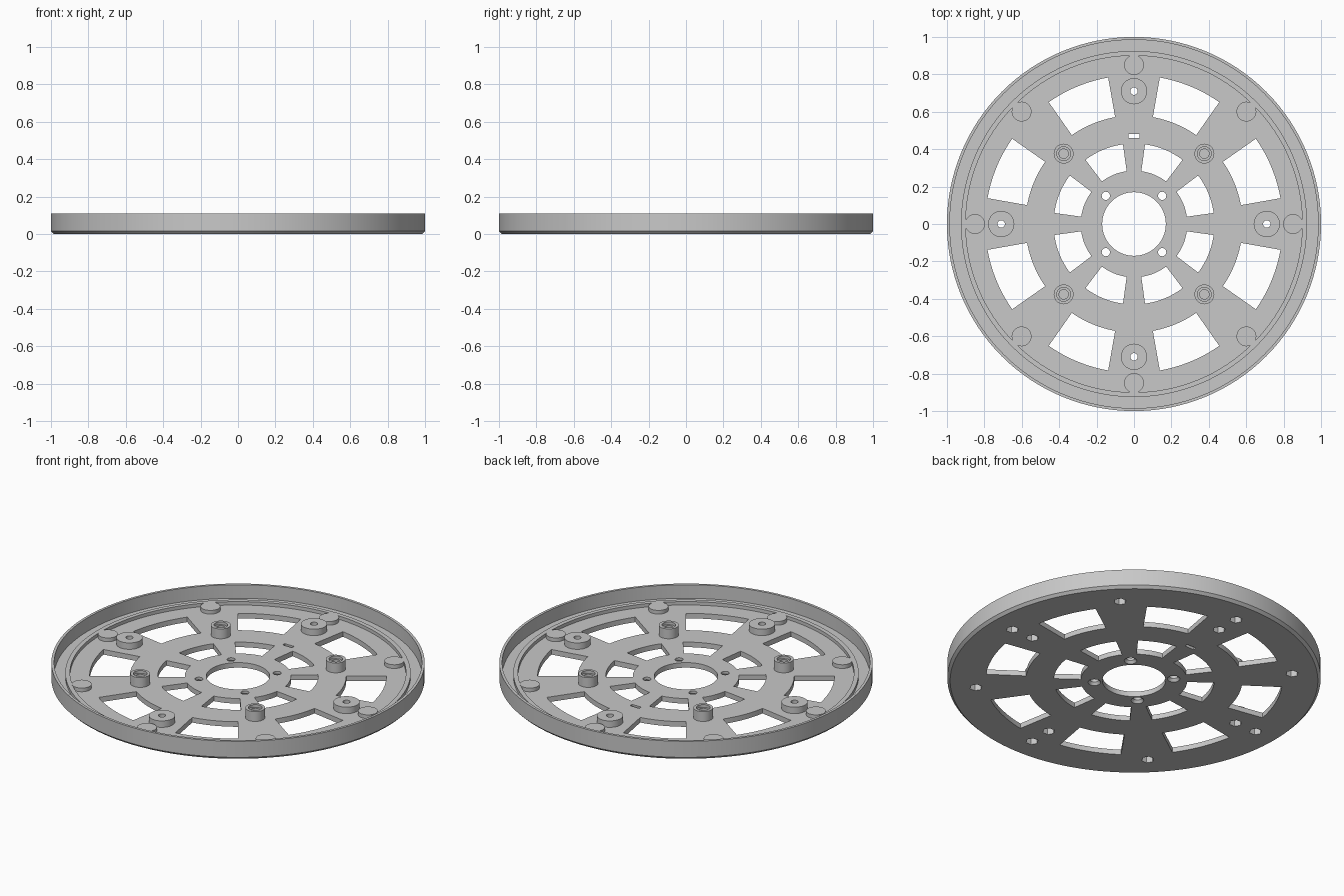
import bpy, bmesh
from math import cos, sin, radians, tau

cube = bpy.data.objects.get("Cube")
if cube:
    bpy.data.objects.remove(cube, do_unlink=True)

grey = bpy.data.materials.new("light grey plastic")
grey.use_nodes = True
colour = (0.58, 0.58, 0.58, 1)
grey.diffuse_color = colour
grey.node_tree.nodes["Principled BSDF"].inputs["Base Color"].default_value = colour

FLOOR = 0.03


def polar(radius, degrees):
    return radius * cos(radians(degrees)), radius * sin(radians(degrees))


def lathe(bm, profile, segments, centre=(0, 0)):
    """Revolve a closed (radius, z) profile about a vertical axis."""
    rings = []
    for i in range(segments):
        a = tau * i / segments
        rings.append([bm.verts.new((centre[0] + r * cos(a), centre[1] + r * sin(a), z))
                      for r, z in profile])
    n = len(profile)
    for i in range(segments):
        here, there = rings[i], rings[(i + 1) % segments]
        for j in range(n):
            k = (j + 1) % n
            if profile[j][0] == 0 and profile[k][0] == 0:
                continue
            bm.faces.new((here[j], there[j], there[k], here[k]))


def prism(bm, outline, low, high):
    """Extrude a flat outline between two heights."""
    a = [bm.verts.new((x, y, low)) for x, y in outline]
    b = [bm.verts.new((x, y, high)) for x, y in outline]
    bm.faces.new(a)
    bm.faces.new(b)
    for i in range(len(a)):
        k = (i + 1) % len(a)
        bm.faces.new((a[i], a[k], b[k], b[i]))


def window(bm, inner, outer, middle, half):
    """Cutter for one arc-shaped window."""
    steps = [middle - half + 2 * half * i / 12 for i in range(13)]
    outline = [polar(outer, t) for t in steps] + [polar(inner, t) for t in reversed(steps)]
    prism(bm, outline, -0.05, 0.08)


def finish(bm, name):
    bmesh.ops.remove_doubles(bm, verts=bm.verts, dist=1e-5)
    bmesh.ops.recalc_face_normals(bm, faces=bm.faces)
    mesh = bpy.data.meshes.new(name)
    bm.to_mesh(mesh)
    bm.free()
    mesh.materials.append(grey)
    obj = bpy.data.objects.new(name, mesh)
    bpy.context.collection.objects.link(obj)
    return obj


def cut(obj, cutter):
    mod = obj.modifiers.new("cut", 'BOOLEAN')
    mod.operation = 'DIFFERENCE'
    mod.solver = 'EXACT'
    mod.object = cutter


def cylinder_profile(radius, low, high):
    return [(0, low), (radius, low), (radius, high), (0, high)]


# Round tray with chamfered rim, low inner ridge and hub opening
bm = bmesh.new()
lathe(bm, [(0.17, 0), (0.985, 0), (1, 0.015), (1, 0.11), (0.985, 0.11), (0.985, FLOOR),
           (0.925, FLOOR), (0.925, 0.05), (0.9, 0.05), (0.9, FLOOR), (0.17, FLOOR)], 128)
tray = finish(bm, "tray")

# Solid pads and bosses standing on the floor
groups = []
pad_spots = [polar(0.85, 45 * i) for i in range(8)]
mount_spots = [polar(0.71, 90 * i) for i in range(4)]
post_spots = [polar(0.532, 45 + 90 * i) for i in range(4)]
for name, spots, radius, top in (("edge_pads", pad_spots, 0.053, 0.052),
                                 ("mounting_bosses", mount_spots, 0.07, 0.068),
                                 ("screw_posts", post_spots, 0.053, 0.088)):
    bm = bmesh.new()
    for spot in spots:
        lathe(bm, cylinder_profile(radius, FLOOR, top), 32, spot)
    groups.append(finish(bm, name))

# Cutter: windows, cable slot, hub screw holes, hexagonal pockets and post bores
bm = bmesh.new()
for i in range(8):
    middle = 22.5 + 45 * i
    window(bm, 0.58, 0.795, middle, 12.5)
    window(bm, 0.285, 0.43, middle, 14.6)
prism(bm, [(-0.03, 0.46), (0.03, 0.46), (0.03, 0.48), (-0.03, 0.48)], -0.05, 0.08)
for i in range(4):
    lathe(bm, [(0, -0.01), (0.042, -0.01), (0.022, 0.015), (0.022, 0.05), (0, 0.05)],
          24, polar(0.213, 45 + 90 * i))
for spot in pad_spots:
    lathe(bm, cylinder_profile(0.034, -0.01, 0.042), 6, spot)
for spot in mount_spots:
    lathe(bm, cylinder_profile(0.034, -0.01, 0.045), 6, spot)
pockets = finish(bm, "pocket_cutter")

# Cutter: bolt holes and stepped bores, open at the top
bm = bmesh.new()
for spot in mount_spots:
    lathe(bm, cylinder_profile(0.02, 0.01, 0.1), 16, spot)
for spot in post_spots:
    lathe(bm, [(0, 0.04), (0.025, 0.04), (0.025, 0.072), (0.037, 0.072),
               (0.037, 0.12), (0, 0.12)], 24, spot)
bores = finish(bm, "bore_cutter")

cut(tray, pockets)
for obj in groups:
    cut(obj, pockets)
    cut(obj, bores)

# Apply the cuts, drop the cutters and shade
for obj in [tray] + groups:
    bpy.ops.object.select_all(action='DESELECT')
    bpy.context.view_layer.objects.active = obj
    obj.select_set(True)
    for mod in list(obj.modifiers):
        bpy.ops.object.modifier_apply(modifier=mod.name)
    bpy.ops.object.shade_smooth_by_angle(angle=radians(30))
for helper in (pockets, bores):
    bpy.data.objects.remove(helper, do_unlink=True)
